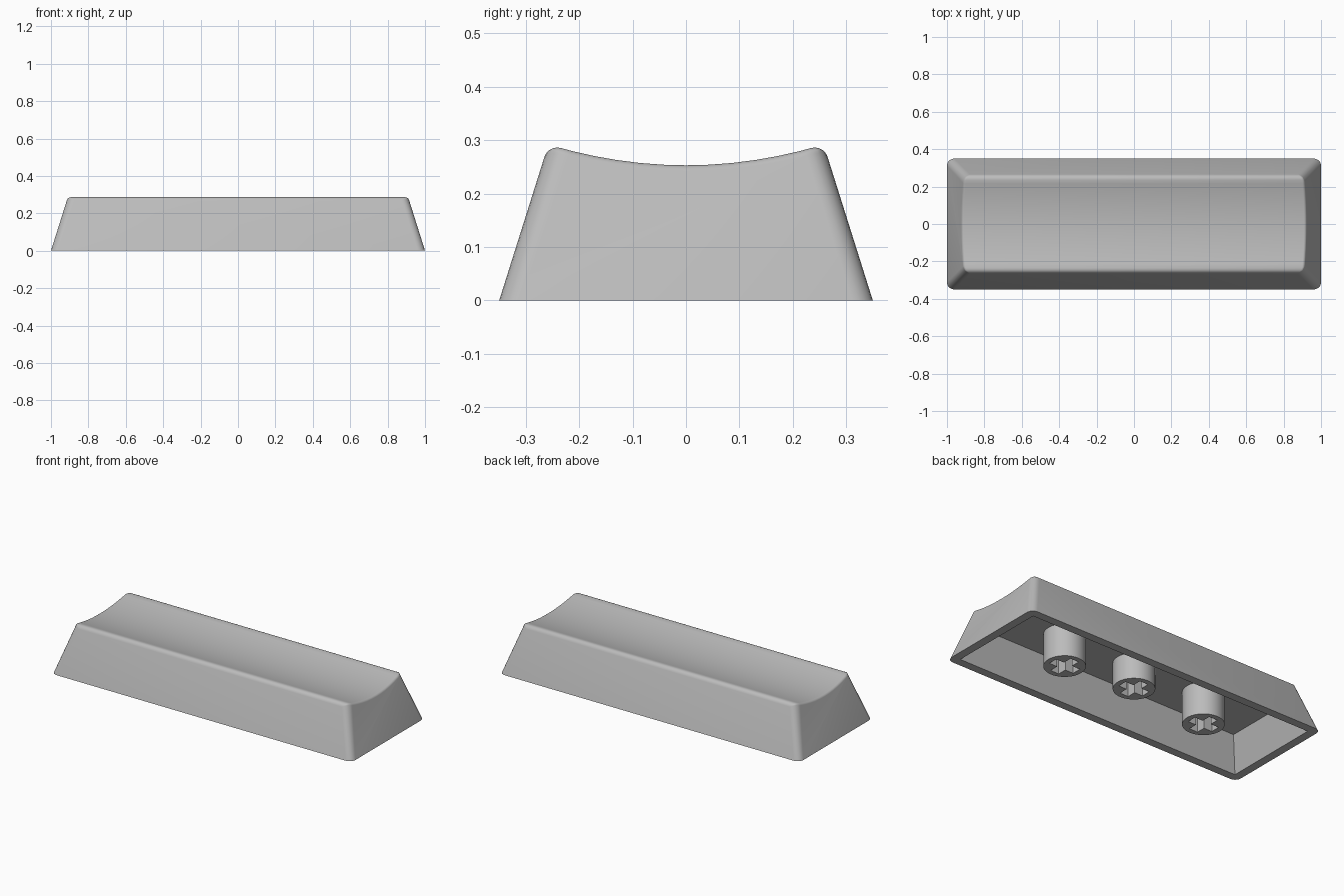
import bpy, bmesh, math

if "Cube" in bpy.data.objects:
    bpy.data.objects.remove(bpy.data.objects["Cube"])

SLOPE = 0.315          # inward lean of every wall per unit of height
grey = bpy.data.materials.new("grey_plastic")
grey.diffuse_color = (0.5, 0.5, 0.5, 1)
grey.use_nodes = True
grey.node_tree.nodes["Principled BSDF"].inputs["Base Color"].default_value = grey.diffuse_color


def make_object(name, bm):
    bmesh.ops.recalc_face_normals(bm, faces=bm.faces)
    mesh = bpy.data.meshes.new(name)
    bm.to_mesh(mesh)
    bm.free()
    mesh.materials.append(grey)
    obj = bpy.data.objects.new(name, mesh)
    bpy.context.collection.objects.link(obj)
    return obj


def activate(obj):
    bpy.ops.object.select_all(action='DESELECT')
    obj.select_set(True)
    bpy.context.view_layer.objects.active = obj


def cut(obj, cutter):
    mod = obj.modifiers.new("cut", 'BOOLEAN')
    mod.operation, mod.solver, mod.object = 'DIFFERENCE', 'EXACT', cutter
    activate(obj)
    bpy.ops.object.modifier_apply(modifier=mod.name)
    bpy.data.objects.remove(cutter)


def loft(name, profile, half_x):
    """Prism of a y-z profile whose end faces lean inward."""
    bm = bmesh.new()
    ends = [[bm.verts.new((s * (half_x - SLOPE * z), y, z)) for y, z in profile]
            for s in (-1, 1)]
    n = len(profile)
    for end in ends:
        bm.faces.new(end)
    for i in range(n):
        j = (i + 1) % n
        bm.faces.new((ends[0][i], ends[0][j], ends[1][j], ends[1][i]))
    return make_object(name, bm)


# Cap body: sloped walls with a shallow cylindrical dish on top
EDGE_Y, EDGE_Z, LOW_Z, STEPS = 0.258, 0.292, 0.253, 12
dish = []
for i in range(STEPS + 1):
    t = 1 - 2 * i / STEPS
    dish.append((EDGE_Y * t, LOW_Z + (EDGE_Z - LOW_Z) * t * t))
cap = loft("cap_body", [(-0.35, 0), (0.35, 0)] + dish, 1.0)

# Rounded corners and top rim
weights = cap.data.attributes.new("bevel_weight_edge", 'FLOAT', 'EDGE')
for e in cap.data.edges:
    a, b = (cap.data.vertices[v].co for v in e.vertices)
    if abs(a.z - b.z) > 0.2:                                   # upright corners
        weights.data[e.index].value = 1.0
    elif min(a.z, b.z) > 0.29:                                 # long top edges
        weights.data[e.index].value = 0.65
    elif min(a.z, b.z) > 0.2 and abs(a.y - b.y) > 0.01:        # dished end edges
        weights.data[e.index].value = 0.3
bevel = cap.modifiers.new("round", 'BEVEL')
bevel.limit_method, bevel.width, bevel.segments = 'WEIGHT', 0.037, 5
activate(cap)
bpy.ops.object.modifier_apply(modifier=bevel.name)

# Hollow underside
CEIL = 0.195
in_y = 0.30
top_y, low_y = in_y - SLOPE * CEIL, in_y + SLOPE * 0.05
cut(cap, loft("cavity", [(-low_y, -0.05), (low_y, -0.05), (top_y, CEIL), (-top_y, CEIL)], 0.95))
activate(cap)
bpy.ops.object.shade_smooth_by_angle(angle=math.radians(32))


# Mounting stems with cross-shaped sockets
def stem(name, x, bottom):
    bm = bmesh.new()
    top = CEIL + 0.015
    bmesh.ops.create_cone(bm, cap_ends=True, segments=48, radius1=0.113,
                          radius2=0.113, depth=top - bottom)
    bmesh.ops.translate(bm, verts=bm.verts, vec=(x, 0, (top + bottom) / 2))
    obj = make_object(name, bm)
    a, w = 0.082, 0.028
    quarter = [(a, -w), (a, w), (w, w)]
    cross = []
    for k in range(4):
        c, s = round(math.cos(k * math.pi / 2)), round(math.sin(k * math.pi / 2))
        cross += [(c * px - s * py, s * px + c * py) for px, py in quarter]
    bm = bmesh.new()
    face = bm.faces.new([bm.verts.new((x + px, py, bottom - 0.05)) for px, py in cross])
    ext = bmesh.ops.extrude_face_region(bm, geom=[face])["geom"]
    bmesh.ops.translate(bm, vec=(0, 0, 0.05 + CEIL - bottom),
                        verts=[v for v in ext if isinstance(v, bmesh.types.BMVert)])
    cut(obj, make_object("cross_socket", bm))
    activate(obj)
    bpy.ops.object.shade_smooth_by_angle(angle=math.radians(32))


stem("left_stem", -0.48, 0.0)
stem("middle_stem", 0.0, 0.04)
stem("right_stem", 0.48, 0.0)
